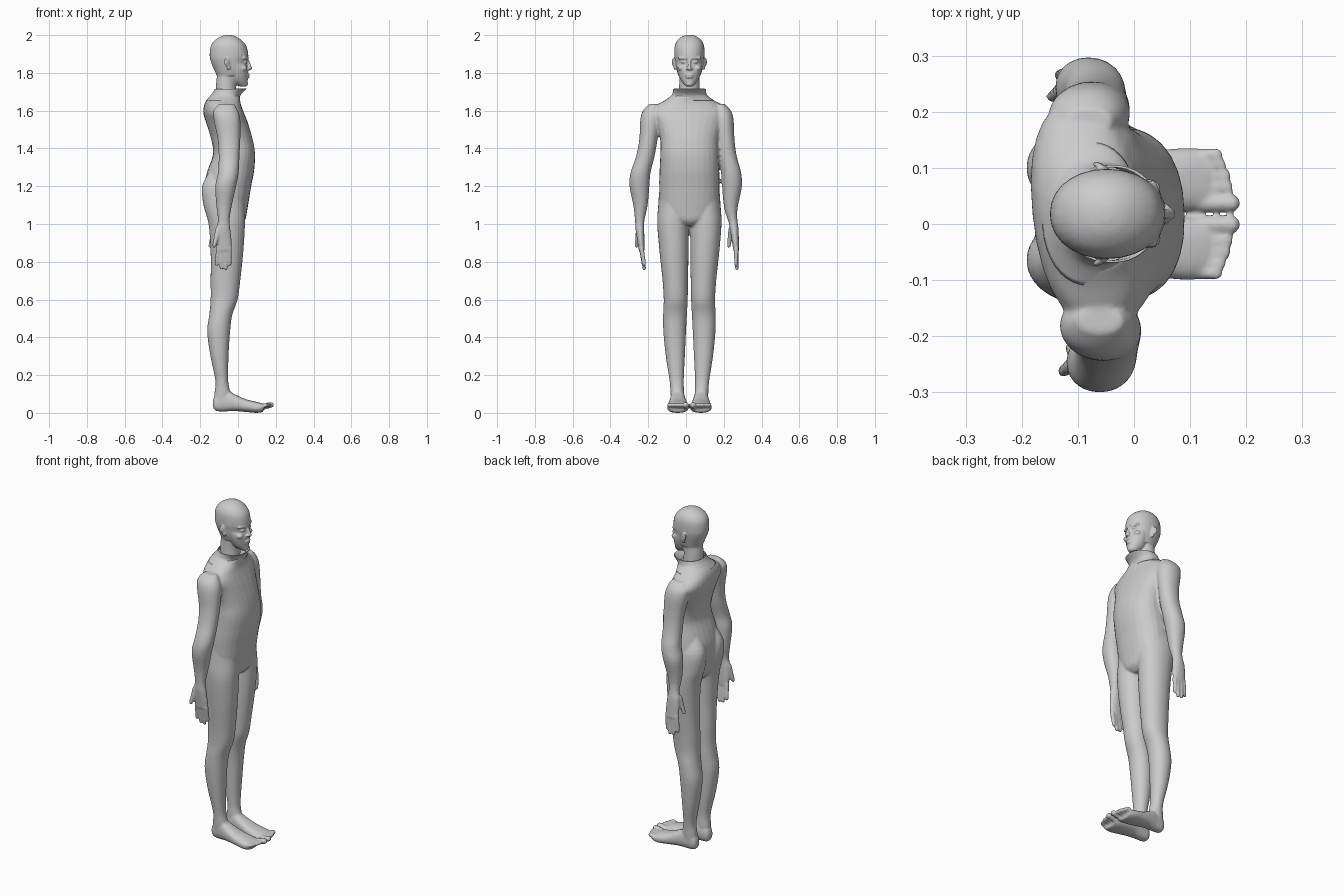
import bpy, bmesh, math
from mathutils import Vector, Matrix

MID = 0.018  # body midline in y


def loft(bm, rows, axis='z', n=2.0, cap=True, seg=28, sub=4, warp=None):
    """Rows (t, a0, a1, b0, b1): superellipse sections along z (a=x, b=y) or x (a=y, b=z)."""
    R = [Vector(r) for r in rows]
    secs = []
    for i in range(len(R) - 1):
        p0, p1, p2, p3 = R[max(i - 1, 0)], R[i], R[i + 1], R[min(i + 2, len(R) - 1)]
        for k in range(sub):
            t = k / sub
            secs.append(0.5 * (2 * p1 + (p2 - p0) * t + (2 * p0 - 5 * p1 + 4 * p2 - p3) * t * t
                               + (3 * p1 - p0 - 3 * p2 + p3) * t ** 3))
    secs.append(R[-1])
    rings = []
    for t, a0, a1, b0, b1 in secs:
        ring = []
        for j in range(seg):
            w = 2 * math.pi * j / seg
            c, s = math.cos(w), math.sin(w)
            a = (a0 + a1) / 2 + (a1 - a0) / 2 * math.copysign(abs(c) ** (2 / n), c)
            b = (b0 + b1) / 2 + (b1 - b0) / 2 * math.copysign(abs(s) ** (2 / n), s)
            p = Vector((a, b, t)) if axis == 'z' else Vector((t, a, b))
            ring.append(bm.verts.new(warp(p) if warp else p))
        rings.append(ring)
    for A, B in zip(rings, rings[1:]):
        for j in range(seg):
            bm.faces.new((A[j], A[(j + 1) % seg], B[(j + 1) % seg], B[j]))
    if cap:
        bm.faces.new(rings[0][::-1])
        bm.faces.new(rings[-1])


def blob(bm, c, r, rot=0):
    m = Matrix.Translation(c) @ Matrix.Rotation(rot, 4, 'Z') @ Matrix.Diagonal((*r, 1))
    bmesh.ops.create_icosphere(bm, subdivisions=3, radius=1, matrix=m)


def digit(bm, p, q, r0, r1, count=9):
    p, q = Vector(p), Vector(q)
    for i in range(count):
        t = i / (count - 1)
        r = r0 + (r1 - r0) * t
        blob(bm, p.lerp(q, t), (r, r, r))


def finish(name, bm, voxel=None, smooth=3):
    bmesh.ops.recalc_face_normals(bm, faces=bm.faces)
    for f in bm.faces:
        f.smooth = True
    me = bpy.data.meshes.new(name)
    bm.to_mesh(me)
    bm.free()
    ob = bpy.data.objects.new(name, me)
    bpy.context.collection.objects.link(ob)
    if voxel:
        m = ob.modifiers.new("blend", 'REMESH')
        m.mode, m.voxel_size, m.use_smooth_shade = 'VOXEL', voxel, True
        s = ob.modifiers.new("soften", 'SMOOTH')
        s.factor, s.iterations = 0.5, smooth
    return ob


def sym(rows):
    return [(z, x0, x1, MID - h, MID + h) for z, x0, x1, h in rows]


def twist(p):  # shoulders turn slightly, +y side back
    k = min(max((p.z - 1.3) / 0.25, 0), 1) * min(max((1.70 - p.z) / 0.05, 0), 1)
    return Vector((p.x - 0.1 * k * (p.y - MID), p.y, p.z))


# torso
body = bmesh.new()
loft(body, sym([(0.99, -.10, .01, .04), (1.02, -.14, .038, .11), (1.08, -.165, .05, .152),
                (1.2, -.178, .07, .16), (1.28, -.162, .085, .158), (1.37, -.132, .09, .154),
                (1.45, -.142, .077, .155), (1.53, -.165, .052, .178), (1.585, -.18, .03, .205),
                (1.625, -.178, .015, .18), (1.655, -.166, .01, .13), (1.68, -.145, .012, .094)]),
     n=2.3, warp=twist)

# legs and feet
LEG = [(.04, -.125, -.05, .03, .095), (.10, -.125, -.04, .028, .10), (.17, -.12, -.052, .03, .105),
       (.3, -.146, -.05, .024, .125), (.43, -.163, -.042, .018, .138), (.52, -.152, -.03, .013, .139),
       (.6, -.145, -.002, .009, .136), (.7, -.145, .012, .007, .142), (.85, -.145, .028, .005, .158),
       (1.0, -.156, .037, .004, .17), (1.1, -.183, .035, .002, .165), (1.2, -.19, .03, .008, .155),
       (1.28, -.15, 0, .03, .12)]
FOOT = [(-.132, .045, .078, .03, .07), (-.115, .03, .092, .01, .10), (-.06, .022, .10, .008, .12),
        (-.02, .018, .106, .01, .10), (.04, .008, .113, .005, .073), (.1, .004, .118, 0, .058),
        (.135, .008, .112, .006, .048)]
TOES = [(.019, .174, .016), (.047, .166, .0115), (.068, .163, .011), (.088, .154, .011), (.106, .147, .0115)]
for s in (1, -1):
    side = lambda p, s=s: Vector((p.x, MID + s * p.y, p.z))
    loft(body, LEG, n=2.1, warp=side)
    loft(body, FOOT, axis='x', n=2.4, warp=side)
    for y, tip, r in TOES:
        digit(body, side(Vector((.11, y, .028))), side(Vector((tip, y, .042))), r, r)

# arms and hands
ARM = [(1.635, -.10, -.02, .15, .195), (1.6, -.13, .0, .13, .228), (1.55, -.128, .012, .13, .242),
       (1.45, -.108, .012, .15, .247), (1.36, -.102, .008, .166, .264), (1.27, -.106, .003, .188, .294),
       (1.2, -.12, -.01, .194, .299), (1.1, -.115, -.032, .203, .279), (1.02, -.106, -.045, .22, .27),
       (.97, -.116, -.04, .221, .267), (.9, -.117, -.033, .22, .256), (.86, -.112, -.036, .22, .25)]
FINGERS = [(-.104, -.113, .787), (-.084, -.088, .768), (-.064, -.064, .765), (-.045, -.044, .788)]


def right_arm(p):
    return Vector((p.x, -p.y, p.z))


def left_arm(p):  # set further back, hand tilted outward
    up = min(max((p.z - 1.25) / 0.2, 0), 1)
    return Vector((p.x - .02, p.y + .013 * up + max(0, 1.05 - p.z) * .18 - .003, p.z))


for place, thumb_y in ((right_arm, (.25, .262)), (left_arm, (.228, .20))):
    loft(body, ARM, n=2.1, warp=place)
    for x0, x1, z in FINGERS:
        digit(body, place(Vector((x0, .236, .87))), place(Vector((x1, .221, z))), .0135, .0105, 11)
    digit(body, place(Vector((-.105, thumb_y[0], .97))), place(Vector((-.126, thumb_y[1], .885))), .016, .011)
finish("body", body, 0.006, 4)

# open collar
collar = bmesh.new()
loft(collar, sym([(1.655, -.164, .008, .128), (1.68, -.146, .013, .096), (1.698, -.132, .026, .088),
                  (1.715, -.123, .045, .087)]), n=2.2, cap=False, seg=40)
c = finish("collar", collar)
c.modifiers.new("thickness", 'SOLIDIFY').thickness = 0.004

# head: skull, jaw and neck
head = bmesh.new()
loft(head, sym([(1.785, -.112, .03, .058), (1.82, -.128, .05, .069), (1.857, -.143, .048, .076),
                (1.89, -.15, .055, .08), (1.94, -.145, .045, .078), (1.972, -.124, .02, .064),
                (1.993, -.09, -.012, .038), (2.001, -.06, -.04, .012)]), n=2.1)
loft(head, sym([(1.728, .012, .042, .018), (1.745, -.03, .051, .034), (1.77, -.05, .052, .05),
                (1.81, -.06, .054, .064), (1.84, -.06, .047, .068)]), n=2.0)
loft(head, sym([(1.685, -.118, -.008, .056), (1.74, -.116, -.01, .054), (1.79, -.112, -.005, .054),
                (1.83, -.12, .0, .06)]))
# face
digit(head, (.049, MID, 1.872), (.064, MID, 1.824), .007, .0105)
blob(head, (.051, MID, 1.789), (.011, .024, .006))
blob(head, (.051, MID, 1.777), (.010, .020, .006))
blob(head, (.040, MID, 1.742), (.013, .02, .013))
for s in (1, -1):
    blob(head, (.054, MID + s * .011, 1.822), (.011, .008, .007))
    digit(head, (.049, MID + s * .014, 1.878), (.033, MID + s * .054, 1.879), .0075, .007)
    blob(head, (.037, MID + s * .031, 1.858), (.0125, .015, .0085))
    blob(head, (.026, MID + s * .044, 1.825), (.022, .018, .016))
    # ear
    blob(head, (-.057, MID + s * .082, 1.857), (.019, .0065, .024), -s * .55)
    blob(head, (-.050, MID + s * .077, 1.832), (.011, .006, .017), -s * .4)
finish("head", head, 0.004, 3)
